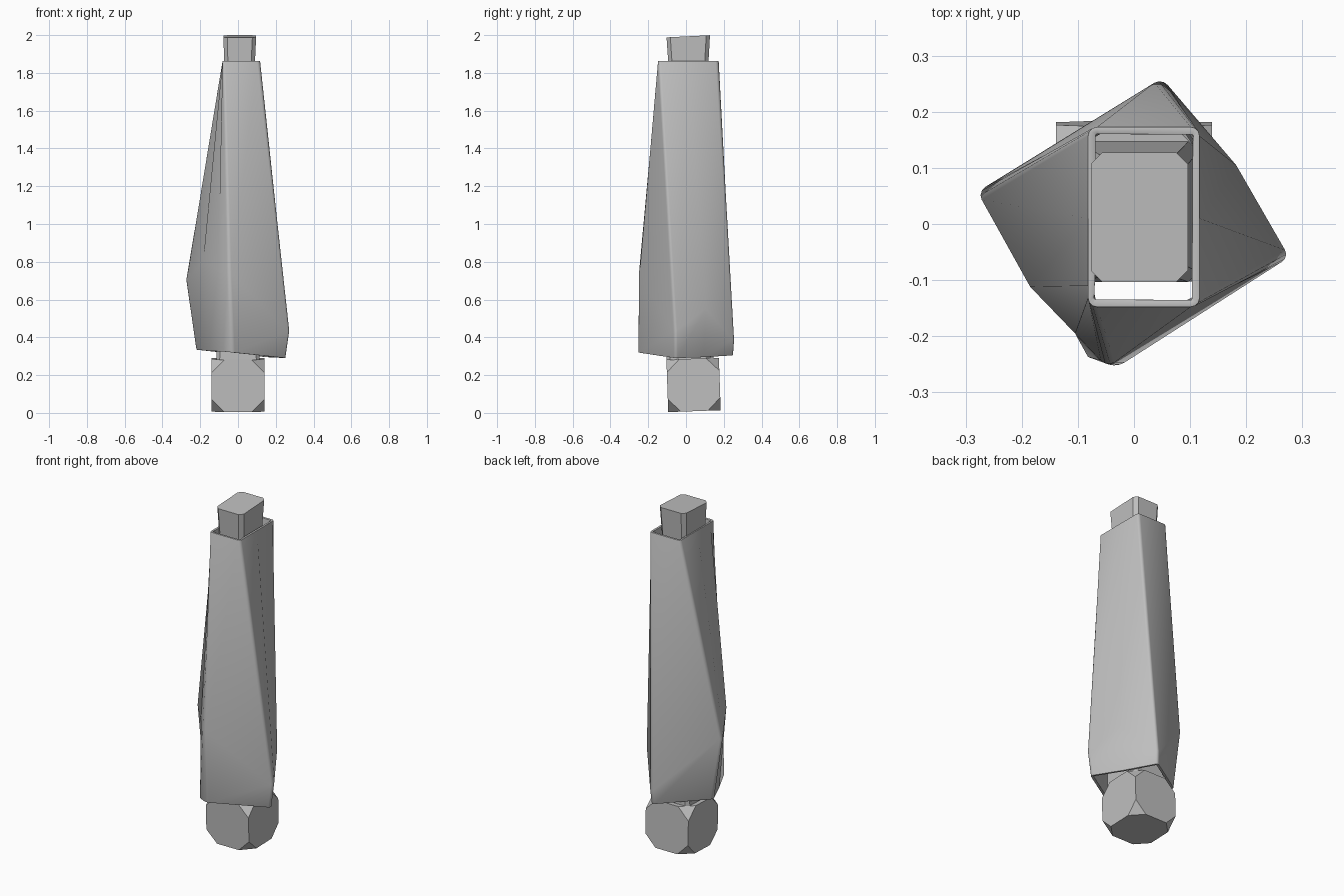
import bpy, bmesh, math
from mathutils import Matrix

cube = bpy.data.objects.get("Cube")
if cube:
    bpy.data.objects.remove(cube, do_unlink=True)

# One plain grey for every part
grey = bpy.data.materials.new("plain grey")
grey.use_nodes = True
color = (0.52, 0.52, 0.52, 1)
grey.diffuse_color = color
grey.node_tree.nodes["Principled BSDF"].inputs["Base Color"].default_value = color


def make_object(name, bm):
    mesh = bpy.data.meshes.new(name)
    bm.to_mesh(mesh)
    bm.free()
    mesh.materials.append(grey)
    obj = bpy.data.objects.new(name, mesh)
    bpy.context.collection.objects.link(obj)
    return obj


# Twisted hollow sleeve: columns of (rim, widest point, foot), anticlockwise
columns = [
    [(-.082, -.148, 1.862), (-.048, -.255, .74), (-.03, -.256, .32)],   # front corner
    [(.117, -.148, 1.862), (.277, -.06, .43), (.257, -.057, .29)],      # left corner
    [(.117, .01, 1.862), (.182, .105, .55), (.152, .095, .295)],        # left wall
    [(.117, .173, 1.862), (.05, .26, .38), (.045, .255, .305)],         # back corner
    [(-.082, .173, 1.862), (-.279, .057, .7), (-.225, .065, .335)],     # right corner
    [(-.082, .01, 1.862), (-.185, -.112, .8), (-.155, -.09, .328)],     # right wall
    [(-.082, -.11, 1.862), (-.105, -.195, .76), (-.082, -.237, .325)],  # front bulge
]
corners = (0, 1, 3, 4)
bm = bmesh.new()
cols = [[bm.verts.new(p) for p in col] for col in columns]
for a, b in zip(cols, cols[1:] + cols[:1]):
    for k in range(2):
        bm.faces.new((a[k + 1], b[k + 1], b[k], a[k]))
ridges = [bm.edges.get((cols[i][k], cols[i][k + 1])) for i in corners for k in range(2)]
bmesh.ops.bevel(bm, geom=ridges, offset=.016, segments=3, profile=.5, affect='EDGES')
sleeve = make_object("sleeve", bm)
wall = sleeve.modifiers.new("wall", 'SOLIDIFY')
wall.thickness = .014
wall.offset = -1
rim = sleeve.modifiers.new("rounded rim", 'BEVEL')
rim.width = .006
rim.segments = 2
rim.limit_method = 'ANGLE'
rim.angle_limit = math.radians(60)
bpy.context.view_layer.objects.active = sleeve
sleeve.select_set(True)
bpy.ops.object.shade_smooth_by_angle(angle=math.radians(40))

# Foot block: a cube with its corners cut off
bm = bmesh.new()
bmesh.ops.create_cube(bm, size=.278)
bmesh.ops.bevel(bm, geom=bm.verts[:], offset=.068, segments=1, affect='VERTICES')
place = Matrix.Translation((0, .04, .148)) @ Matrix.Rotation(math.radians(2), 4, 'X')
bmesh.ops.transform(bm, matrix=place, verts=bm.verts)
make_object("foot_block", bm)


# Core: cut-corner sections, flared at the head and widening into the foot block
def section(bm, x0, x1, y0, y1, z, cut, lean):
    outline = [(x0 + cut, y0), (x1 - cut, y0), (x1, y0 + cut), (x1, y1 - cut),
               (x1 - cut, y1), (x0 + cut, y1), (x0, y1 - cut), (x0, y0 + cut)]
    return [bm.verts.new((x, y, z + lean * y)) for x, y in outline]


bm = bmesh.new()
rings = [
    section(bm, -.115, .115, -.103, .147, .28, .018, 0),
    section(bm, -.113, .113, -.103, .145, .34, .018, 0),
    section(bm, -.073, .089, -.093, .118, 1.84, .02, 0),
    section(bm, -.077, .096, -.103, .127, 1.993, .02, .05),
]
for low, high in zip(rings, rings[1:]):
    for i in range(8):
        j = (i + 1) % 8
        bm.faces.new((low[i], low[j], high[j], high[i]))
bm.faces.new(rings[-1])
bm.faces.new(rings[0][::-1])
make_object("core_post", bm)
